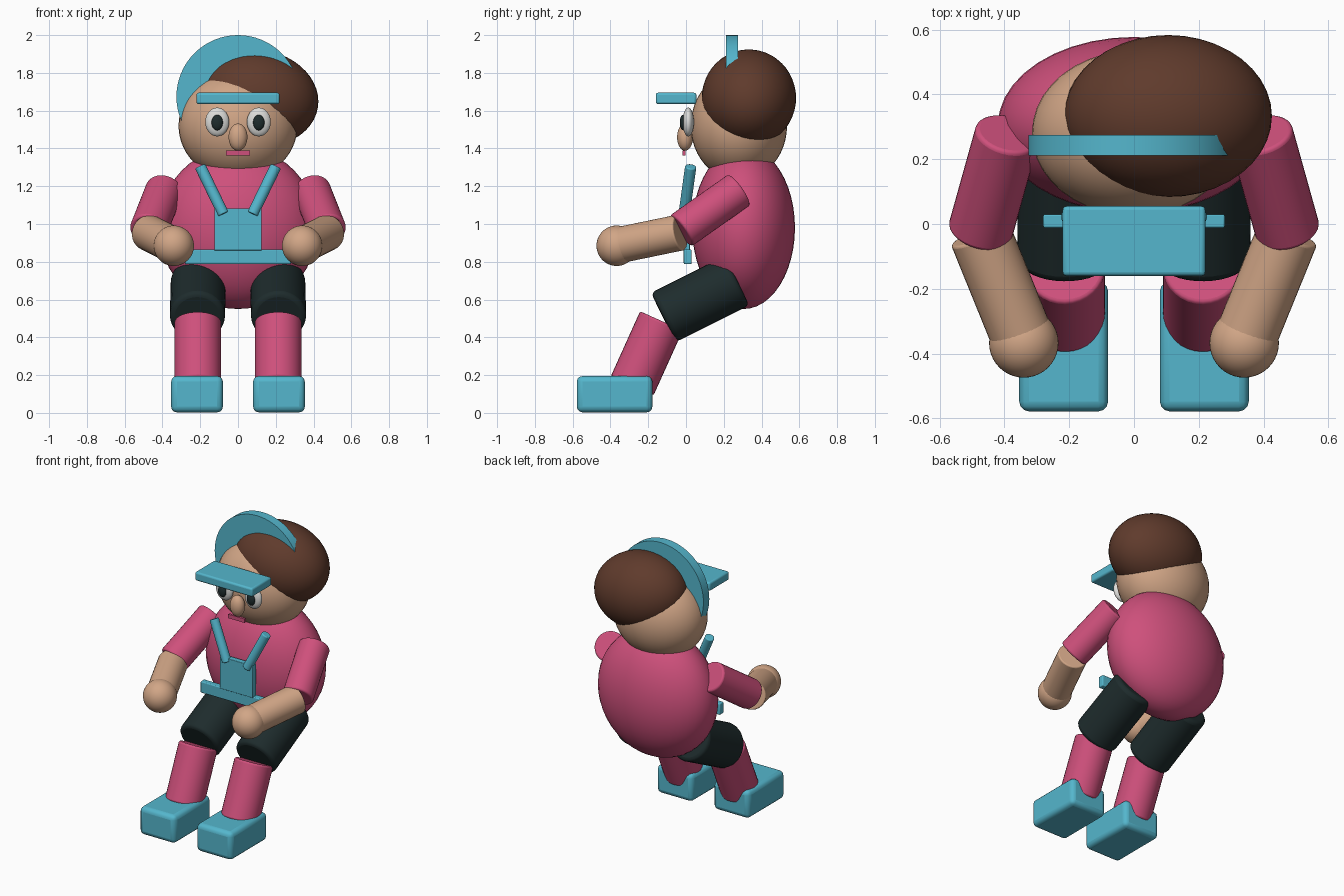
import bpy, math
from mathutils import Vector

if "Cube" in bpy.data.objects:
    bpy.data.objects.remove(bpy.data.objects["Cube"])


def material(name, rgb):
    m = bpy.data.materials.new(name)
    m.diffuse_color = (*rgb, 1)
    m.use_nodes = True
    m.node_tree.nodes["Principled BSDF"].inputs["Base Color"].default_value = m.diffuse_color
    return m


CYAN = material("cyan", (0.09, 0.47, 0.61))
PINK = material("pink", (0.62, 0.08, 0.20))
SKIN = material("skin", (0.64, 0.38, 0.24))
BROWN = material("brown", (0.115, 0.043, 0.025))
DARK = material("dark", (0.013, 0.025, 0.026))
WHITE = material("white", (0.72, 0.72, 0.70))


def finish(name, mat, bevel=0):
    o = bpy.context.object
    o.name = name
    o.data.materials.append(mat)
    bpy.ops.object.transform_apply(location=False, rotation=False, scale=True)
    if bevel:
        b = o.modifiers.new("bevel", 'BEVEL')
        b.width = bevel
        b.segments = 3
        b.limit_method = 'ANGLE'
        b.angle_limit = math.radians(40)
    bpy.ops.object.shade_smooth_by_angle(angle=math.radians(35))
    return o


def ball(name, mat, loc, radii, rot=(0, 0, 0)):
    bpy.ops.mesh.primitive_uv_sphere_add(segments=40, ring_count=24, location=loc, rotation=rot)
    bpy.context.object.scale = radii
    return finish(name, mat)


def box(name, mat, lo, hi, bevel=0):
    lo, hi = Vector(lo), Vector(hi)
    bpy.ops.mesh.primitive_cube_add(size=1, location=(lo + hi) / 2)
    bpy.context.object.scale = hi - lo
    return finish(name, mat, bevel)


def rod(name, mat, a, b, r, bevel=0):
    a, b = Vector(a), Vector(b)
    d = b - a
    bpy.ops.mesh.primitive_cylinder_add(vertices=32, radius=r, depth=d.length, location=(a + b) / 2,
                                        rotation=d.to_track_quat('Z', 'Y').to_euler())
    return finish(name, mat, bevel)


# Torso, head and hair
ball("torso", PINK, (0, 0.305, 0.98), (0.42, 0.272, 0.43))
ball("head", SKIN, (0, 0.28, 1.52), (0.315, 0.255, 0.29))
ball("hair", BROWN, (0.105, 0.333, 1.667), (0.322, 0.25, 0.255), (0, math.radians(9), 0))

# Cap: upright disc sunk into the head, plus a visor
bpy.ops.mesh.primitive_cylinder_add(vertices=64, radius=0.326, depth=0.064,
                                    location=(0, 0.243, 1.674), rotation=(math.pi / 2, 0, 0))
finish("cap_band", CYAN)
box("cap_visor", CYAN, (-0.22, -0.16, 1.635), (0.22, 0.055, 1.695), 0.012)

# Face
ball("nose", SKIN, (0, -0.005, 1.46), (0.05, 0.042, 0.072))
box("mouth", PINK, (-0.063, -0.018, 1.363), (0.063, -0.002, 1.39))

# Overall bib and belt
box("bib", CYAN, (-0.125, -0.02, 0.86), (0.125, 0.02, 1.083), 0.004)
box("belt", CYAN, (-0.28, -0.012, 0.787), (0.28, 0.03, 0.865), 0.006)

# Mirrored parts
for s, side in ((-1, "left"), (1, "right")):
    ball(side + "_eye", WHITE, (0.11 * s, 0.012, 1.54), (0.063, 0.03, 0.076))
    ball(side + "_pupil", DARK, (0.11 * s, -0.015, 1.537), (0.03, 0.018, 0.041))
    rod(side + "_strap", CYAN, (0.2 * s, 0.025, 1.305), (0.077 * s, -0.01, 1.052), 0.03, 0.006)
    rod(side + "_upper_arm", PINK, (0.39 * s, 0.28, 1.18), (0.475 * s, -0.025, 0.965), 0.1, 0.012)
    rod(side + "_forearm", SKIN, (0.475 * s, -0.03, 0.955), (0.347 * s, -0.345, 0.89), 0.096, 0.008)
    ball(side + "_hand", SKIN, (0.34 * s, -0.367, 0.885), (0.107, 0.107, 0.107))
    rod(side + "_thigh", DARK, (0.215 * s, -0.12, 0.505), (0.21 * s, 0.27, 0.70), 0.146, 0.025)
    rod(side + "_shin", PINK, (0.213 * s, -0.13, 0.487), (0.213 * s, -0.285, 0.143), 0.124, 0.012)
    lo, hi = sorted((0.08 * s, 0.354 * s))
    box(side + "_shoe", CYAN, (lo, -0.578, 0.003), (hi, -0.178, 0.195), 0.03)
